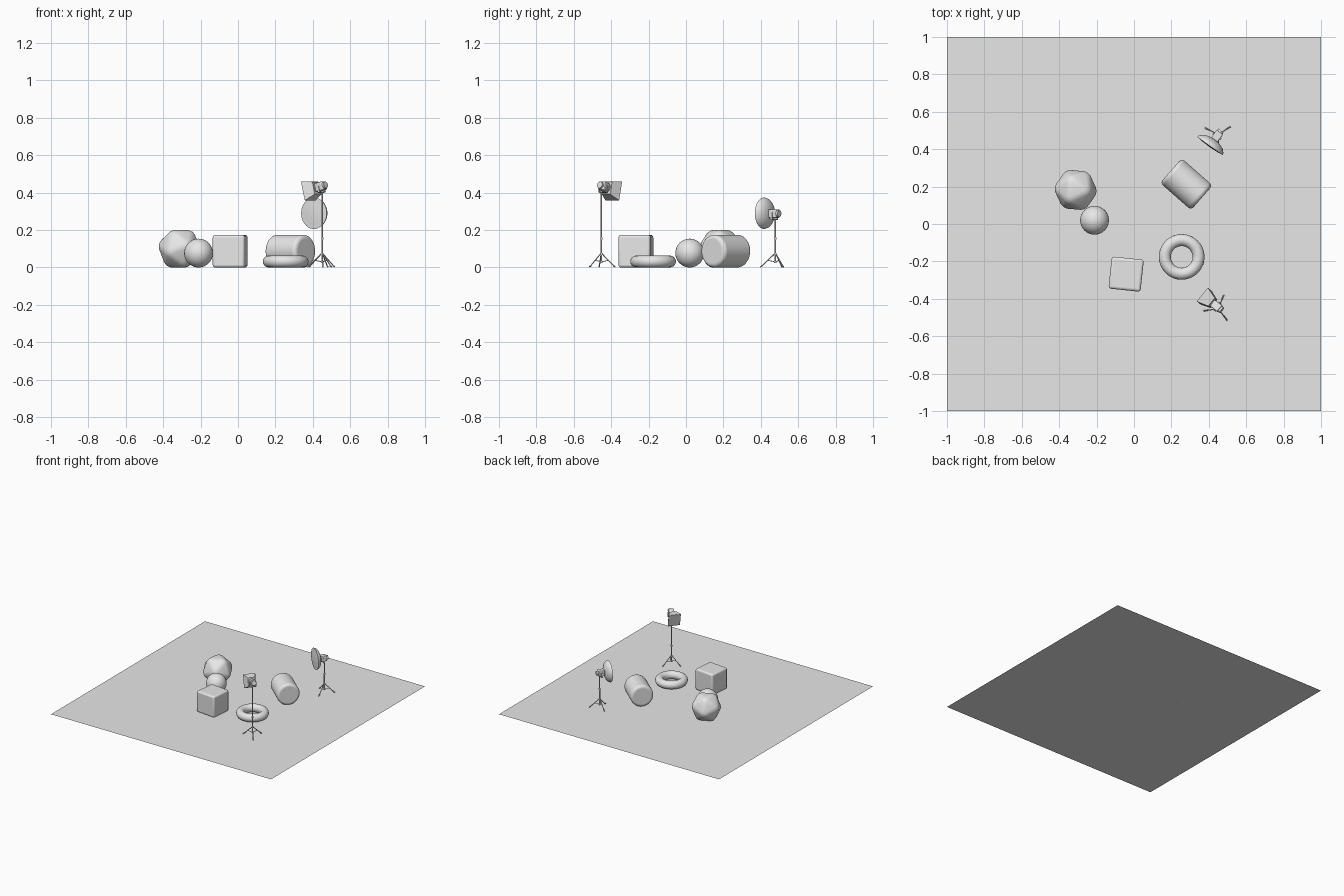
import bpy, bmesh, math
from mathutils import Vector, Matrix

if "Cube" in bpy.data.objects:
    bpy.data.objects.remove(bpy.data.objects["Cube"], do_unlink=True)

GREY = (0.8, 0.8, 0.8, 1)
mat = bpy.data.materials.new("neutral grey")
mat.use_nodes = True
mat.diffuse_color = GREY
mat.node_tree.nodes["Principled BSDF"].inputs["Base Color"].default_value = GREY


def finish(name, bevel=0, smooth=40):
    ob = bpy.context.object
    ob.name = name
    ob.data.materials.append(mat)
    if bevel:
        mod = ob.modifiers.new("rounded edges", "BEVEL")
        mod.width, mod.segments, mod.limit_method = bevel, 4, "ANGLE"
    bpy.ops.object.shade_smooth_by_angle(angle=math.radians(smooth))
    return ob


def rod(name, a, b, r, sides=12, r2=None, bevel=0):
    """Round bar from a to b, tapering to r2 when it is given."""
    a, b = Vector(a), Vector(b)
    bpy.ops.mesh.primitive_cone_add(vertices=sides, radius1=r, radius2=r if r2 is None else r2,
                                    depth=(b - a).length, location=(a + b) / 2,
                                    rotation=(b - a).to_track_quat("Z", "Y").to_euler())
    return finish(name, bevel)


def aim(place, direction):
    """Frame with local z along direction and local y as upright as possible."""
    z = Vector(direction).normalized()
    x = Vector((0, 0, 1)).cross(z).normalized()
    turn = Matrix((x, z.cross(x), z)).transposed().to_4x4()
    return Matrix.Translation(place) @ turn


def box(name, frame, size, bevel=0):
    bpy.ops.mesh.primitive_cube_add(size=1)
    ob = finish(name, bevel)
    ob.data.transform(Matrix.Diagonal((*size, 1)))
    ob.matrix_world = frame
    return ob


# Ground
bpy.ops.mesh.primitive_plane_add(size=2)
finish("ground")

# Rounded block
box("rounded_cube", Matrix.Translation((-0.042, -0.268, 0.087)) @ Matrix.Rotation(math.radians(-6), 4, "Z"),
    (0.172, 0.172, 0.174), 0.014)

# Ball and ring
bpy.ops.mesh.primitive_uv_sphere_add(segments=32, ring_count=16, radius=0.077, location=(-0.211, 0.02, 0.077))
finish("ball")
bpy.ops.mesh.primitive_torus_add(major_radius=0.09, minor_radius=0.032, major_segments=48,
                                 minor_segments=16, location=(0.255, -0.176, 0.032))
finish("ring")

# Drum lying on its side
axis = Vector((0.75, -0.66, 0)) * 0.11
mid = Vector((0.28, 0.213, 0.0875))
rod("drum", mid - axis, mid + axis, 0.0875, 48, bevel=0.02)

# Twenty-sided solid resting on one face
bpy.ops.mesh.primitive_ico_sphere_add(subdivisions=1, radius=0.126)
solid = finish("twenty_sided_solid", 0.017, 60)
down = solid.data.polygons[0].normal.rotation_difference(Vector((0, 0, -1)))
solid.data.transform(down.to_matrix().to_4x4())
tip = max(solid.data.vertices, key=lambda v: v.co.xy.length).co
spin = math.radians(-5) - math.atan2(tip.y, tip.x)
solid.matrix_world = Matrix.Translation((-0.312, 0.182, 0.1)) @ Matrix.Rotation(spin, 4, "Z")


def stand(side, x, y, top, first_leg):
    """Tripod stand with splayed legs, braces and a two-part pole."""
    base = Vector((x, y, 0))
    up = Vector((0, 0, 1))
    rod(side + "_pole_lower", base + up * 0.025, base + up * 0.155, 0.0045)
    rod(side + "_pole_upper", base + up * 0.155, base + up * top, 0.0035)
    for name, z, r in (("foot_collar", 0.03, 0.007), ("leg_collar", 0.072, 0.007), ("pole_clamp", 0.155, 0.007)):
        rod(f"{side}_{name}", base + up * (z - 0.006), base + up * (z + 0.006), r)
    for i in range(3):
        a = math.radians(first_leg + 120 * i)
        out = Vector((math.cos(a), math.sin(a), 0))
        hip, toe = base + out * 0.006 + up * 0.072, base + out * 0.076 + up * 0.005
        rod(f"{side}_leg_{i + 1}", hip, toe, 0.003, 8)
        rod(f"{side}_brace_{i + 1}", base + up * 0.03, hip.lerp(toe, 0.5), 0.002, 8)
        rod(f"{side}_foot_{i + 1}", toe - out * 0.006 + up * 0.004, toe + out * 0.004 - up * 0.001, 0.004, 8)


def lamp_body(side, frame):
    """Housing, rear cap, handle and the yoke that joins the stand."""
    box(side + "_housing", frame, (0.042, 0.046, 0.05), 0.006)
    rod(side + "_front_ring", frame @ Vector((0, 0, 0.024)), frame @ Vector((0, 0, 0.036)), 0.024, 24)
    rod(side + "_rear_cap", frame @ Vector((0, 0, -0.036)), frame @ Vector((0, 0, -0.024)), 0.018, 24)
    for s in (-1, 1):
        box(f"{side}_yoke_{'left' if s > 0 else 'right'}", frame @ Matrix.Translation((s * 0.025, -0.013, 0)),
            (0.004, 0.036, 0.012))
    box(side + "_yoke_base", frame @ Matrix.Translation((0, -0.031, 0)), (0.054, 0.004, 0.012))


# Back lamp with a round dish
stand("back_lamp", 0.45, 0.478, 0.26, 33)
dish_aim = Vector((-0.58, -0.81, 0))
rim = Vector((0.406, 0.417, 0.29))
lamp_body("back_lamp", aim((0.444, 0.47, 0.288), dish_aim))
profile = [(0.0, 0.006), (0.045, 0.004), (0.08, 0.0), (0.084, 0.0), (0.08, -0.012),
           (0.066, -0.026), (0.045, -0.036), (0.022, -0.042), (0.0, -0.042)]
bm = bmesh.new()
pts = [bm.verts.new((r, 0, z)) for r, z in profile]
lines = [bm.edges.new(pair) for pair in zip(pts, pts[1:])]
bmesh.ops.spin(bm, geom=pts + lines, axis=(0, 0, 1), cent=(0, 0, 0), angle=math.tau, steps=40)
bmesh.ops.remove_doubles(bm, verts=bm.verts, dist=0.0001)
bmesh.ops.recalc_face_normals(bm, faces=bm.faces)
mesh = bpy.data.meshes.new("dish")
bm.to_mesh(mesh)
bm.free()
dish = bpy.data.objects.new("dish", mesh)
bpy.context.collection.objects.link(dish)
bpy.ops.object.select_all(action="DESELECT")
dish.select_set(True)
bpy.context.view_layer.objects.active = dish
finish("back_lamp_dish")
dish.matrix_world = aim(rim, dish_aim)

# Front lamp with a square softbox, tipped down
stand("front_lamp", 0.45, -0.453, 0.405, -52)
tilt = Vector((-0.75, 0.6, -0.25)).normalized()
face = Vector((0.376, -0.386, 0.41))
lamp_body("front_lamp", aim((0.442, -0.44, 0.433), tilt))
softbox = box("front_lamp_softbox", aim(face - tilt * 0.03, tilt), (0.094, 0.105, 0.06))
for v in softbox.data.vertices:
    if v.co.z < 0:
        v.co.x *= 0.6
        v.co.y *= 0.65
panel = box("front_lamp_diffuser", aim(face, tilt), (0.088, 0.099, 0.003))
